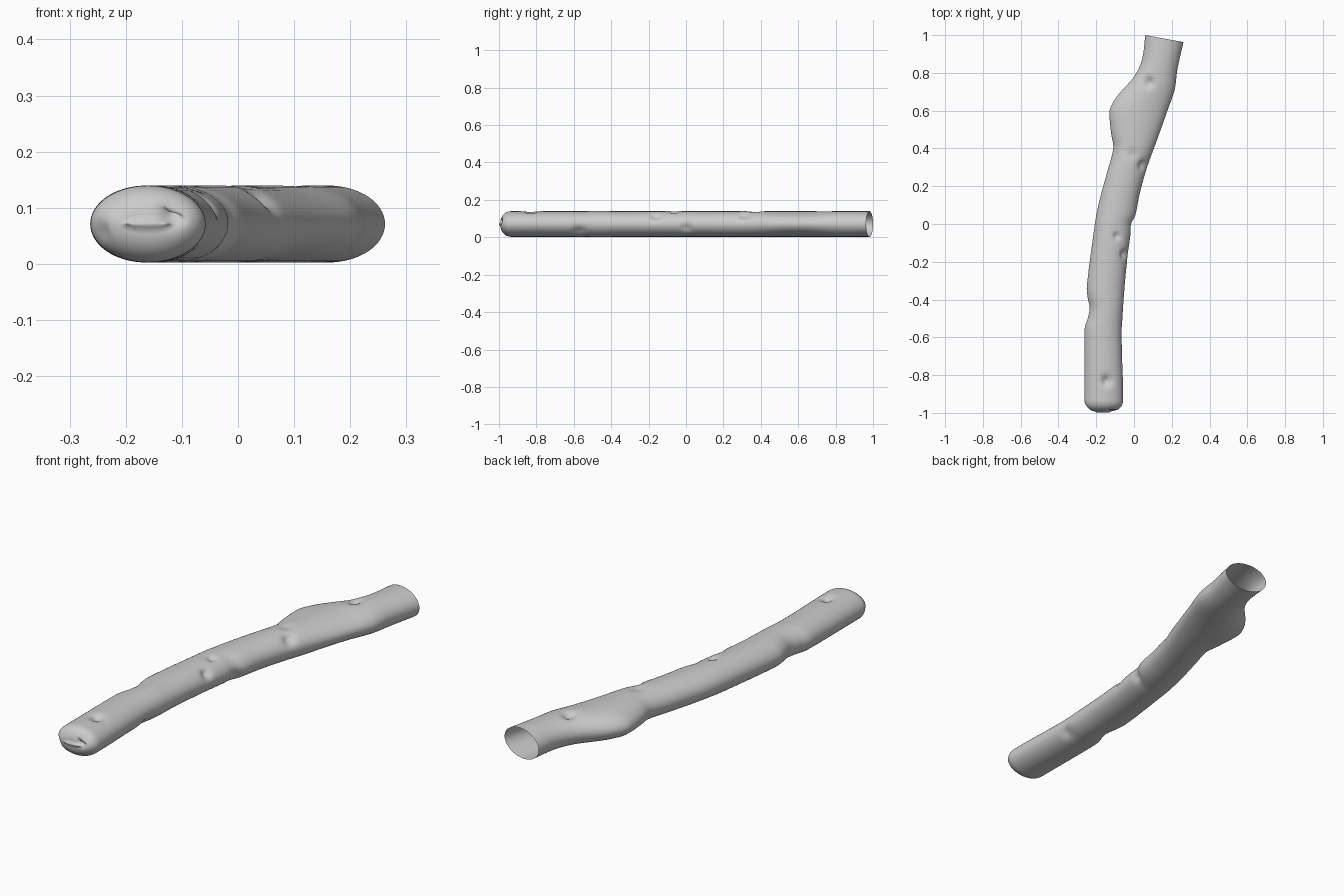
import bpy, bmesh, math
from mathutils import Vector

if "Cube" in bpy.data.objects:
    bpy.data.objects.remove(bpy.data.objects["Cube"])

# Left and right outlines seen from the top: (y, x)
LEFT = [(-1, -.263), (-.87, -.263), (-.6, -.263), (-.545, -.26), (-.5, -.245), (-.445, -.235),
        (-.39, -.245), (-.34, -.25), (-.13, -.225), (.08, -.193), (.265, -.145), (.4, -.11),
        (.48, -.121), (.59, -.13), (.63, -.118), (.68, -.087), (.78, 0), (.87, .042), (1, .06)]
RIGHT = [(-1, -.058), (-.87, -.058), (-.6, -.065), (-.4, -.055), (-.185, -.036), (-.05, -.018),
         (0, -.013), (.05, .008), (.16, .03), (.29, .066), (.44, .12), (.6, .177),
         (.71, .215), (.82, .23), (.963, .262)]
# Knots and dents: centre, radius, depth
DENTS = [((.075, .75, .14), .032, .022), ((-.01, .37, .14), .035, .008),
         ((.05, .31, .12), .033, .018), ((-.09, -.065, .14), .022, .016),
         ((-.05, -.16, .11), .028, .018), ((-.145, -.83, .14), .033, .022),
         ((-.07, -.57, .03), .04, .012), ((-.01, .0, .05), .03, .01),
         ((-.115, -.985, .09), .025, .018), ((-.24, -.965, .06), .025, .012)]
MID_Z, HALF_Z = .071, .0685
SIDES, RINGS = 64, 180


def smooth(points, t):
    """Cubic interpolation through the outline points."""
    def slope(i):
        a, b = points[max(i - 1, 0)], points[min(i + 1, len(points) - 1)]
        return (b[1] - a[1]) / (b[0] - a[0])
    i = 0
    while i < len(points) - 2 and t > points[i + 1][0]:
        i += 1
    (y0, x0), (y1, x1) = points[i], points[i + 1]
    h = y1 - y0
    u = (t - y0) / h
    return ((2*u**3 - 3*u*u + 1) * x0 + (u**3 - 2*u*u + u) * h * slope(i)
            + (3*u*u - 2*u**3) * x1 + (u**3 - u*u) * h * slope(i + 1))


# Stations along the branch: (y, inset); rounded front end, then the open tube
r, front = .058, -.992
stations = [(front - .007 * (1 - k * k), r + (HALF_Z - r) * (1 - k)) for k in (.1, .5)]
for k in range(13):
    a = math.pi / 2 * k / 12
    stations.append((front + r * (1 - math.cos(a)), r * (1 - math.sin(a))))
start = front + r
stations += [(start + (1 - start) * k / RINGS, 0) for k in range(1, RINGS + 1)]

bm = bmesh.new()
rings = []
for y, inset in stations:
    tilt = -.037 * max(0, min(1, (y + .6) / 1.6))
    yr = y + tilt
    left, right = smooth(LEFT, y), smooth(RIGHT, yr)
    mid = Vector(((left + right) / 2, y + tilt / 2, MID_Z))
    half_x, half_z = (right - left) / 2 - inset, HALF_Z - inset
    ring = []
    for k in range(SIDES):
        a = 2 * math.pi * k / SIDES
        c = math.cos(a)
        p = mid + Vector((half_x * c, tilt / 2 * c, half_z * math.sin(a)))
        inward = (mid - p).normalized() if inset < r * .6 else Vector((0, 1, 0))
        push = sum(d * math.exp(-((p - Vector(q)).length / w) ** 2 * 1.6) for q, w, d in DENTS)
        ring.append(bm.verts.new(p + inward * push))
    rings.append(ring)

for a, b in zip(rings, rings[1:]):
    for k in range(SIDES):
        n = (k + 1) % SIDES
        bm.faces.new((a[k], b[k], b[n], a[n]))
bm.faces.new(rings[0])

# Branch object, hollow and open at the back
bmesh.ops.recalc_face_normals(bm, faces=bm.faces)
mesh = bpy.data.meshes.new("branch")
bm.to_mesh(mesh)
bm.free()
branch = bpy.data.objects.new("branch", mesh)
bpy.context.collection.objects.link(branch)
bpy.context.view_layer.objects.active = branch
branch.select_set(True)
bpy.ops.object.shade_smooth()
